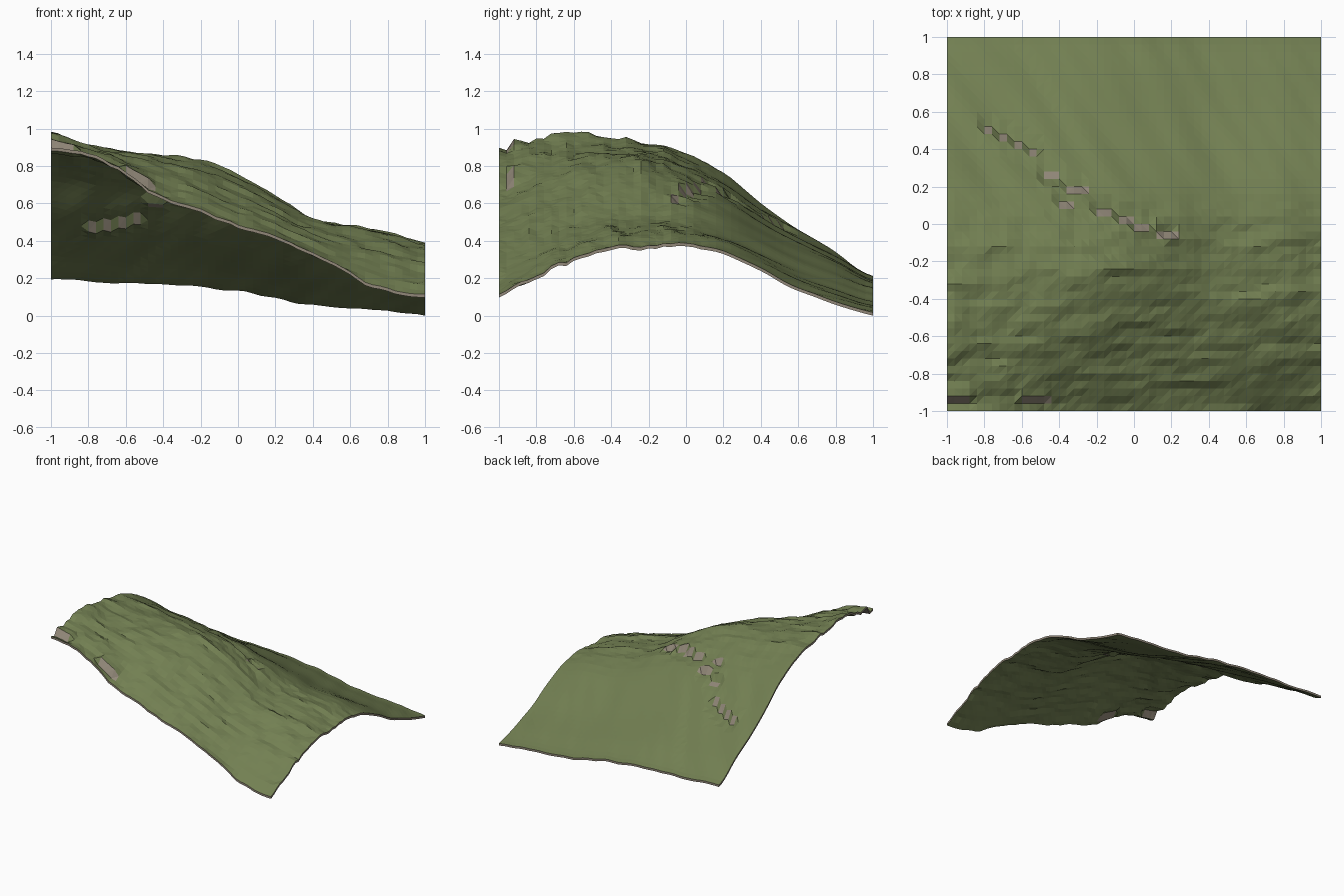
import bpy, bmesh, math
from mathutils import Vector, noise

old = bpy.data.objects.get("Cube")
if old:
    bpy.data.objects.remove(old, do_unlink=True)

CELLS = 50
THICKNESS = 0.017

# Hill profiles along the two side edges, front to back
HIGH_SIDE = [.90, .945, .975, .95, .92, .87, .76, .59, .455, .33, .205]
LOW_SIDE = [.105, .215, .30, .36, .37, .38, .34, .25, .145, .075, .017]
# How the slope falls from the high side to the low side, in bands
FALL_FRONT = [1, .95, .83, .66, .585, .475, .4, .28, .155, .045, 0]
FALL_MIDDLE = [1, .88, .81, .74, .65, .5, .37, .24, .15, .09, 0]
FALL_CREST = [1, .96, .91, .87, .81, .67, .47, .26, .18, .11, 0]
FALL_HOLLOW = [1, .91, .84, .78, .68, .56, .43, .26, .17, .11, 0]

# Bare rock spots: centre and half width
BACK_ROCKS = [(-.78, .5, .02), (-.70, .46, .02), (-.62, .42, .02), (-.54, .38, .02),
              (-.44, .24, .04), (-.31, .18, .06), (-.37, .1, .04), (-.16, .06, .04),
              (-.04, .02, .04), (.04, -.02, .04), (.18, -.06, .05)]
FRONT_ROCKS = [(-.94, -.94, .06), (-.54, -.94, .08)]


def make_material(name, colour):
    mat = bpy.data.materials.new(name)
    mat.use_nodes = True
    mat.diffuse_color = (*colour, 1)
    mat.node_tree.nodes["Principled BSDF"].inputs["Base Color"].default_value = (*colour, 1)
    return mat


def sample(row, t):
    """Smooth curve through evenly spaced values, t from -1 to 1."""
    f = (t + 1) / 2 * (len(row) - 1)
    i = min(int(f), len(row) - 2)
    f -= i
    a, b, c, d = (row[max(0, min(len(row) - 1, i + k))] for k in (-1, 0, 1, 2))
    return b + f / 2 * (c - a + f * (2 * a - 5 * b + 4 * c - d + f * (3 * (b - c) + d - a)))


def blend(a, b, t):
    t = max(0, min(1, t))
    return a + (b - a) * t


def ledge(x, y, rocks, side, lift, drop):
    """Steepen the ground at each rock; side is the direction it faces in y."""
    z = 0
    for cx, cy, half in rocks:
        out = (y - cy) * side
        if abs(x - cx) < half + .001:
            if 0 < out < .1:
                z = min(z, -drop * (1 - out / .1))
            elif -.1 < out < 0:
                z = max(z, lift * (1 + out / .1))
    return z


def height(x, y):
    front, middle, crest, hollow = (
        sample(r, x) for r in (FALL_FRONT, FALL_MIDDLE, FALL_CREST, FALL_HOLLOW))
    fall = blend(blend(front, middle, (y + 1) / .4), crest, (y + .6) / .35)
    fall = blend(fall, hollow, (y + .2) / .3)
    fall = blend(fall, crest, (y - .5) / .5)
    z = blend(sample(LOW_SIDE, y), sample(HIGH_SIDE, y), fall)
    # Short terraces on the front slope, faint diagonal gullies at the back
    rough = blend(1, 0, (y + .1) / .35)
    z += rough * .02 * noise.noise(Vector((x * 3.5, y * 13, 1.7)))
    z += rough * .013 * noise.noise(Vector((x * 11, y * 23, 5.2)))
    z += (1 - rough) * .015 * noise.noise(Vector(((x + y * .6) * 7, (y - x) * .9, 3.1)))
    return z + ledge(x, y, BACK_ROCKS, 1, .012, .03) + ledge(x, y, FRONT_ROCKS, -1, .028, .025)


def is_rock(p):
    return any(abs(p.x - x) < w and abs(p.y - y) < .02
               for x, y, w in BACK_ROCKS + FRONT_ROCKS)


# Hillside surface
bm = bmesh.new()
bmesh.ops.create_grid(bm, x_segments=CELLS, y_segments=CELLS, size=1)
for v in bm.verts:
    v.co.z = height(v.co.x, v.co.y)
for f in bm.faces:
    f.material_index = int(is_rock(f.calc_center_median()))
bmesh.ops.triangulate(bm, faces=bm.faces[:], quad_method='SHORT_EDGE')

# Underside and cut earth rim
top_faces = set(bm.faces)
result = bmesh.ops.extrude_face_region(bm, geom=bm.faces[:], use_keep_orig=True)
lower = [g for g in result["geom"] if isinstance(g, bmesh.types.BMVert)]
lower_faces = {g for g in result["geom"] if isinstance(g, bmesh.types.BMFace)}
bmesh.ops.translate(bm, verts=lower, vec=(0, 0, -THICKNESS))
for f in bm.faces:
    if f not in top_faces and f not in lower_faces:
        f.material_index = 1
bmesh.ops.recalc_face_normals(bm, faces=bm.faces[:])

# Rest the lowest point on the ground
lowest = min(v.co.z for v in bm.verts)
bmesh.ops.translate(bm, verts=bm.verts[:], vec=(0, 0, -lowest))

mesh = bpy.data.meshes.new("hillside")
bm.to_mesh(mesh)
bm.free()
mesh.materials.append(make_material("grass green", (.17, .215, .085)))
mesh.materials.append(make_material("rock brown", (.285, .245, .19)))
bpy.context.collection.objects.link(bpy.data.objects.new("hillside", mesh))
